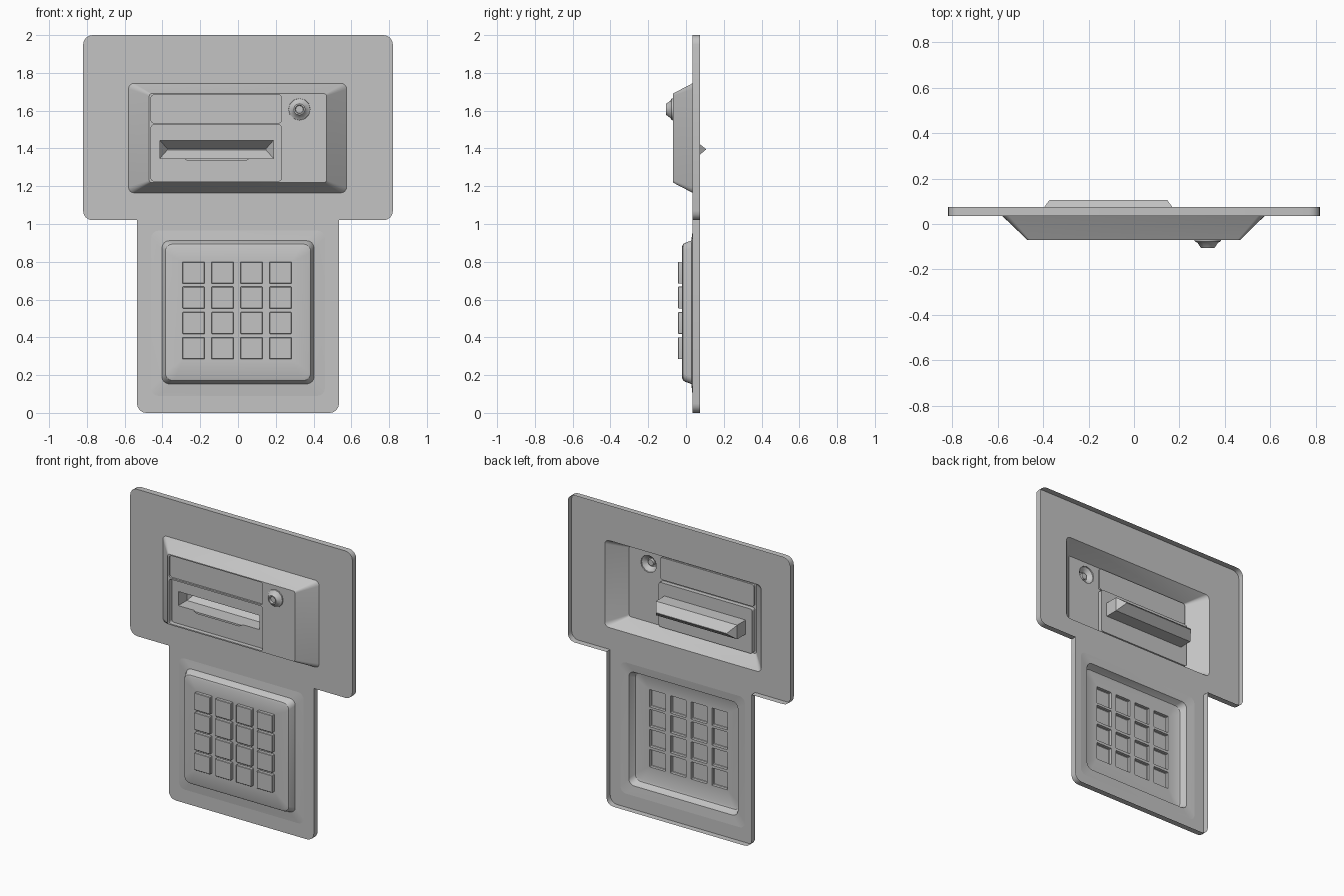
import bpy
import bmesh
from math import cos, sin, pi
from mathutils import Vector

if "Cube" in bpy.data.objects:
    bpy.data.objects.remove(bpy.data.objects["Cube"])

grey = bpy.data.materials.new("grey_metal")
grey.use_nodes = True
GREY = (0.55, 0.55, 0.55, 1)
grey.diffuse_color = GREY
grey.node_tree.nodes["Principled BSDF"].inputs["Base Color"].default_value = GREY


def rounded(points, radii, steps=4):
    """Outline in x, z with each corner replaced by an arc."""
    out = []
    pts = [Vector(p) for p in points]
    for i, p in enumerate(pts):
        r = radii[i]
        if r == 0:
            out.append(p)
            continue
        a = (pts[i - 1] - p).normalized() * r
        b = (pts[(i + 1) % len(pts)] - p).normalized() * r
        for k in range(steps + 1):
            t = pi / 2 * k / steps
            out.append(p + a + b - b * cos(t) - a * sin(t))
    return out


def rect(x0, x1, z0, z1, r=0.0):
    return rounded([(x0, z0), (x1, z0), (x1, z1), (x0, z1)], [r] * 4)


def circle(x, z, r, sides=12):
    return [Vector((x + r * cos(2 * pi * k / sides), z + r * sin(2 * pi * k / sides)))
            for k in range(sides)]


def sheet(name, loops, holes=(), cap=True):
    """Skin a stack of (outline, y) loops, then fill the last one around its holes."""
    bm = bmesh.new()

    def ring(outline, y):
        return [bm.verts.new((p.x, y, p.y)) for p in outline]

    def edges(vs):
        n = len(vs)
        return [bm.edges.get((vs[i], vs[(i + 1) % n])) or
                bm.edges.new((vs[i], vs[(i + 1) % n])) for i in range(n)]

    rings = [ring(o, y) for o, y in loops]
    for low, high in zip(rings, rings[1:]):
        n = len(low)
        for i in range(n):
            j = (i + 1) % n
            bm.faces.new((low[i], low[j], high[j], high[i]))
    if cap and holes:
        border = edges(rings[-1])
        for h in holes:
            border += edges(ring(h, loops[-1][1]))
        bmesh.ops.triangle_fill(bm, edges=border, use_beauty=True, normal=(0, -1, 0))
    elif cap:
        bm.faces.new(rings[-1])
    bmesh.ops.recalc_face_normals(bm, faces=bm.faces)
    if sum(f.normal.y * f.calc_area() for f in bm.faces) > 0:
        bmesh.ops.reverse_faces(bm, faces=bm.faces)
    mesh = bpy.data.meshes.new(name)
    bm.to_mesh(mesh)
    bm.free()
    mesh.materials.append(grey)
    ob = bpy.data.objects.new(name, mesh)
    bpy.context.collection.objects.link(ob)
    bpy.ops.object.select_all(action="DESELECT")
    ob.select_set(True)
    bpy.context.view_layer.objects.active = ob
    bpy.ops.object.shade_smooth_by_angle()
    return ob


BACK, PLATE, FACE, PANEL = 0.075, 0.035, -0.07, -0.04

# T-shaped frame with a skirt behind it
W, N, STEP, R = 0.82, 0.535, 1.02, 0.05
outline = rounded([(-N, 0), (N, 0), (N, STEP), (W, STEP), (W, 2), (-W, 2),
                   (-W, STEP), (-N, STEP)], [R, R, 0, R, R, R, R, 0])
housing_base = rect(-0.58, 0.575, 1.165, 1.745, 0.03)
pad_skirt = rect(-0.46, 0.46, 0.09, 0.965, 0.04)
sheet("frame", [(outline, BACK), (outline, PLATE)], [housing_base, pad_skirt])

# Sloped reader housing
upper = rect(-0.46, 0.23, 1.535, 1.683, 0.015)
lower = rect(-0.46, 0.23, 1.228, 1.525, 0.015)
KX, KZ = 0.325, 1.607
sheet("reader_housing",
      [(housing_base, PLATE), (rect(-0.47, 0.468, 1.22, 1.69, 0.012), FACE)],
      [upper, lower, circle(KX, KZ, 0.058)])

# Recessed panels
slot = rect(-0.413, 0.187, 1.348, 1.442)
sheet("upper_panel", [(upper, FACE), (upper, FACE + 0.012)])
sheet("slot_panel", [(lower, FACE), (lower, PANEL)], [slot])

# Card slot funnel ending in a thin edge behind the frame
sheet("card_slot", [(slot, PANEL), (slot, 0.05),
                    (rect(-0.373, 0.147, 1.393, 1.397), 0.105)])
lip = [Vector(p) for p in ((-0.27, 1.336), (0.045, 1.336), (0.065, 1.348), (-0.29, 1.348))]
sheet("slot_lip", [(lip, PANEL), (lip, PANEL - 0.012)])

# Round lock with a socket
profile = [(0.058, FACE), (0.057, -0.077), (0.045, -0.083), (0.03, -0.105),
           (0.023, -0.105), (0.02, -0.092)]
sheet("lock", [(circle(KX, KZ, r), y) for r, y in profile])

# Keypad base and its sixteen hollow keys
KEY = 0.058
keys = [(x, z) for z in (0.342, 0.476, 0.61, 0.742) for x in (-0.235, -0.082, 0.072, 0.225)]


def key_shape(x, z, inset=0.0):
    s = KEY - inset
    return rect(x - s, x + s, z - s, z + s, 0.004)


def pad_shape(inset):
    return rect(-0.403 + inset, 0.403 - inset, 0.153 + inset, 0.912 - inset, 0.04)


sheet("keypad_base",
      [(pad_skirt, PLATE), (pad_shape(0), 0.028), (pad_shape(0.012), -0.005),
       (pad_shape(0.018), -0.015), (pad_shape(0.03), -0.02)],
      [key_shape(x, z) for x, z in keys])
for i, (x, z) in enumerate(keys):
    sheet(f"key_{i + 1}", [(key_shape(x, z), -0.02), (key_shape(x, z), -0.039),
                           (key_shape(x, z, 0.003), -0.042)])
